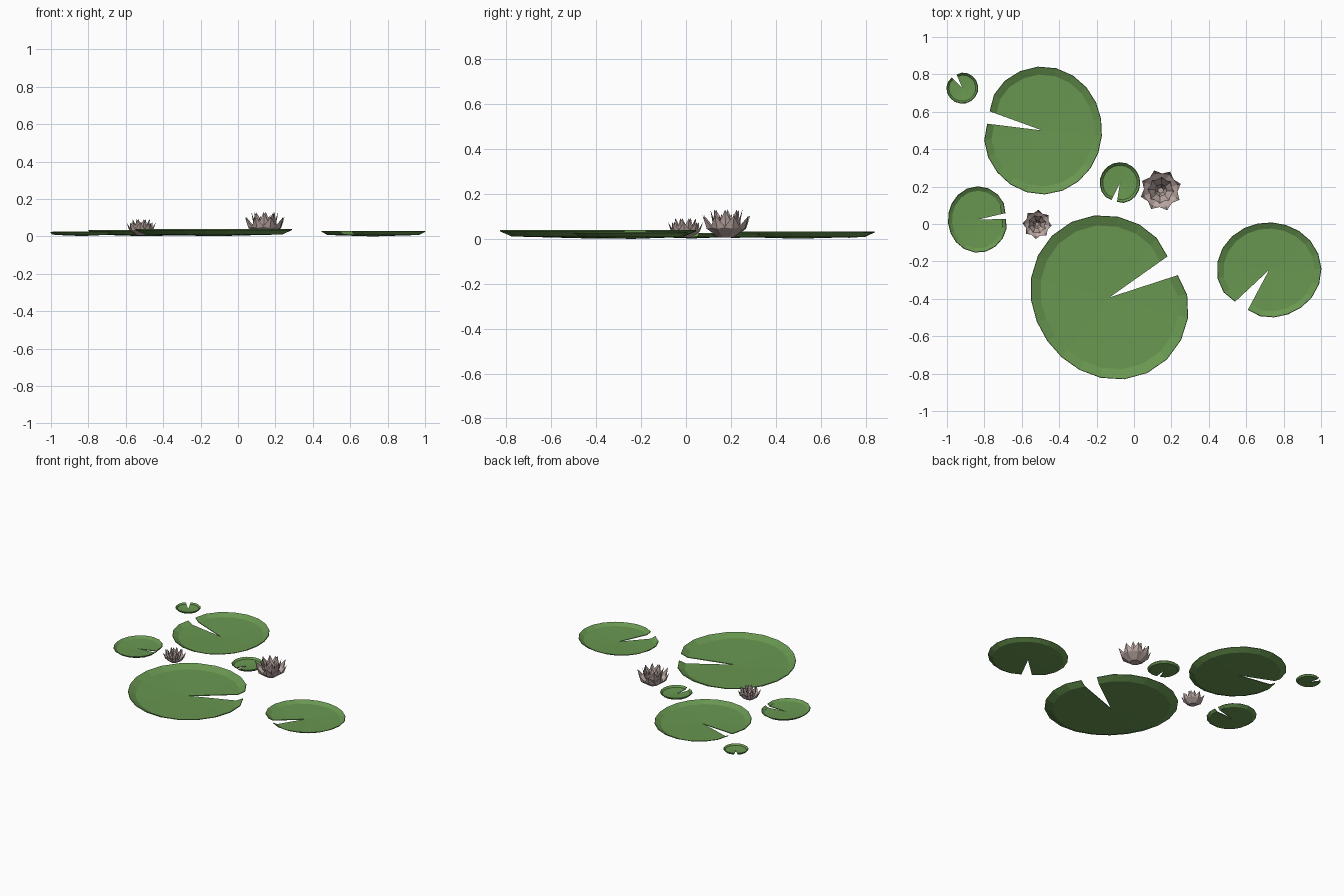
import bpy, bmesh, math
from mathutils import Vector

if "Cube" in bpy.data.objects:
    bpy.data.objects.remove(bpy.data.objects["Cube"])


def material(name, rgb):
    m = bpy.data.materials.new(name)
    m.diffuse_color = (*rgb, 1)
    m.use_nodes = True
    m.node_tree.nodes["Principled BSDF"].inputs["Base Color"].default_value = m.diffuse_color
    return m


GREEN = material("leaf green", (0.141, 0.31, 0.082))
PINK = material("pale petal pink", (0.49, 0.385, 0.362))


def finish(name, bm, mat):
    me = bpy.data.meshes.new(name)
    bm.to_mesh(me)
    bm.free()
    me.materials.append(mat)
    ob = bpy.data.objects.new(name, me)
    bpy.context.collection.objects.link(ob)
    return ob


# Notched leaf: shallow bowl with an upturned rim, fanned around the notch apex
def lily_pad(name, x, y, rx, ry, start, end, skew, z_mid, z_rim, n):
    bm = bmesh.new()
    apex = bm.verts.new((x, y, z_mid))
    inner, outer = [], []
    for i in range(n + 1):
        a = math.radians(start + (end - start) * i / n)
        k = {0: 0.93, 1: 0.985}.get(min(i, n - i), 1.0)
        # polar radius of the ellipse, with a slight diagonal stretch
        r = k * (1 - skew * math.sin(2 * a)) / math.hypot(math.cos(a) / rx, math.sin(a) / ry)
        dx, dy = r * math.cos(a), r * math.sin(a)
        z_in = z_mid + 0.3 * (z_rim - z_mid)
        inner.append(bm.verts.new((x + 0.88 * dx, y + 0.88 * dy, z_in)))
        outer.append(bm.verts.new((x + dx, y + dy, z_rim)))
    for i in range(n):
        bm.faces.new((apex, inner[i], inner[i + 1]))
        bm.faces.new((inner[i], outer[i], outer[i + 1], inner[i + 1]))
    ob = finish(name, bm, GREEN)
    mod = ob.modifiers.new("thickness", "SOLIDIFY")
    mod.thickness = 0.005
    mod.offset = -1


PADS = [
    ("large_pad", -0.13, -0.392, 0.42, 0.436, 35.3, 378, 0.05, 0.013, 0.046, 21),
    ("back_pad", -0.49, 0.50, 0.317, 0.34, 173, 520, 0.0, 0.013, 0.041, 21),
    ("right_pad", 0.722, -0.246, 0.278, 0.252, -118, 223, 0.0, 0.012, 0.037, 20),
    ("left_pad", -0.834, 0.024, 0.158, 0.175, 13, 361, 0.0, 0.014, 0.034, 18),
    ("middle_pad", -0.075, 0.22, 0.105, 0.107, -99, 243.4, 0.0, 0.016, 0.033, 18),
    ("tiny_pad", -0.918, 0.727, 0.082, 0.080, 135, 473, 0.0, 0.017, 0.031, 16),
]
for p in PADS:
    lily_pad(*p)


# Flower: rows of pointed, keeled petals around a small cup
def flower(name, x, y, s, z0, turn):
    bm = bmesh.new()
    # rows: petal count, base r, belly r, tip r, base z, belly z, tip z, half width
    rows = [
        (8, 0.030, 0.092, 0.112, 0.010, 0.048, 0.108, 0.037),
        (8, 0.022, 0.060, 0.072, 0.016, 0.065, 0.134, 0.027),
        (6, 0.012, 0.030, 0.034, 0.020, 0.065, 0.115, 0.017),
    ]
    for j, (n, rb, rm, rt, zb, zm, zt, w) in enumerate(rows):
        for i in range(n):
            a = turn + math.tau * (i + 0.5 * (j % 2)) / n
            out = Vector((math.cos(a), math.sin(a), 0))
            side = Vector((-out.y, out.x, 0))

            def pt(r, t, z):
                return bm.verts.new(Vector((x, y, z0)) + s * (out * r + side * t + Vector((0, 0, z))))

            base_l, base, base_r = pt(rb, -w * 0.4, zb), pt(rb * 1.2, 0, zb), pt(rb, w * 0.4, zb)
            left, keel, right = pt(rm * 0.88, -w, zm * 1.15), pt(rm, 0, zm), pt(rm * 0.88, w, zm * 1.15)
            tip = pt(rt, 0, zt)
            bm.faces.new((base, keel, left, base_l))
            bm.faces.new((base_r, right, keel, base))
            bm.faces.new((keel, tip, left))
            bm.faces.new((keel, right, tip))
    # closed underside
    bm.faces.new([bm.verts.new((x + s * 0.036 * math.cos(math.tau * i / 8 + turn),
                                y + s * 0.036 * math.sin(math.tau * i / 8 + turn),
                                z0 + s * 0.01)) for i in range(8, 0, -1)])
    finish(name, bm, PINK)


flower("large_flower", 0.143, 0.18, 1.0, 0.004, math.radians(18))
flower("small_flower", -0.518, -0.002, 0.70, 0.006, math.radians(40))

# Settle everything on z = 0
bpy.context.view_layer.update()
dg = bpy.context.evaluated_depsgraph_get()
objs = [o for o in bpy.data.objects if o.type == "MESH"]
low = min((o.matrix_world @ Vector(c)).z for o in objs for c in o.evaluated_get(dg).bound_box)
for o in objs:
    o.location.z -= low
